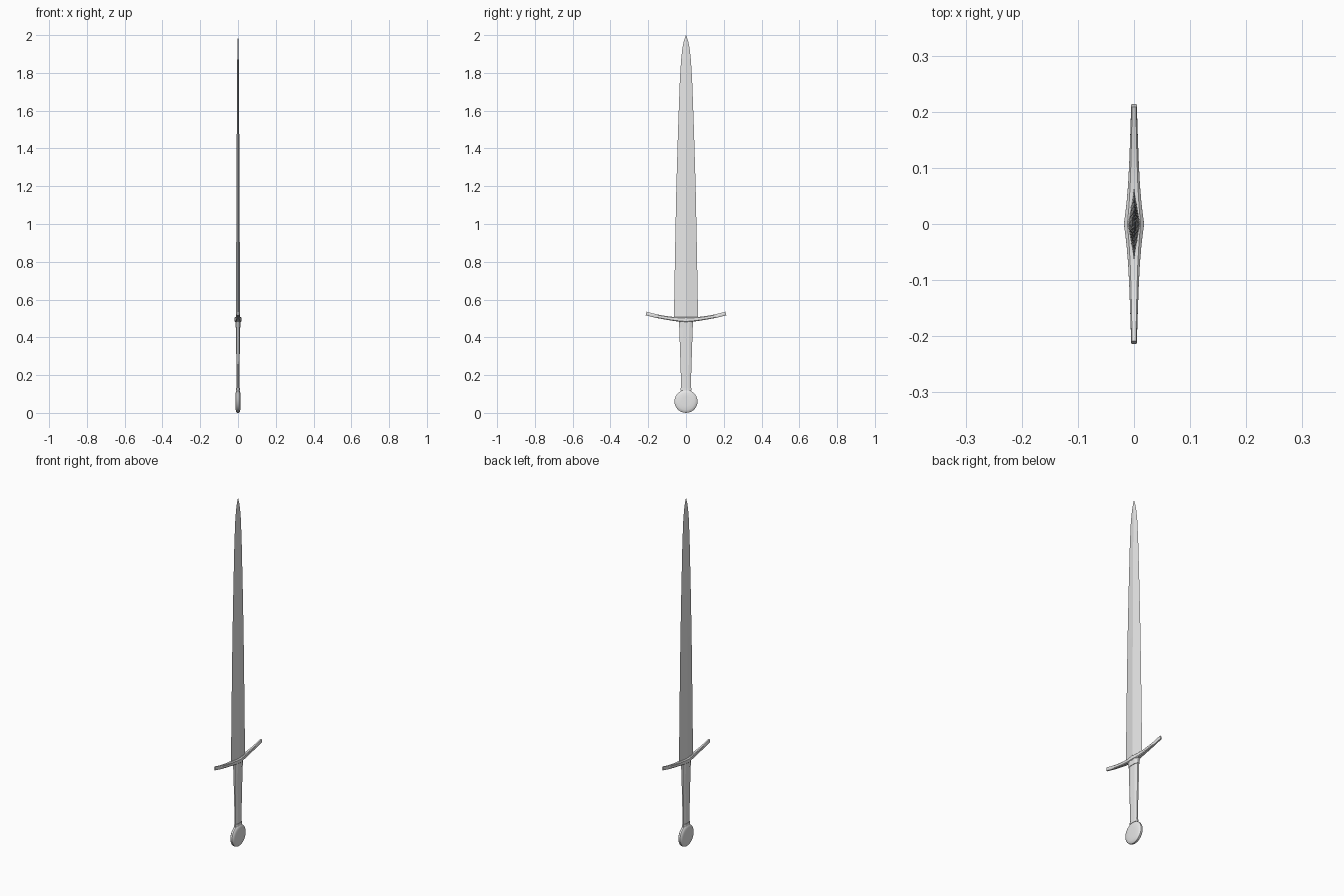
import bpy, bmesh, math
from mathutils import Vector

if "Cube" in bpy.data.objects:
    bpy.data.objects.remove(bpy.data.objects["Cube"])

steel = bpy.data.materials.new("light_grey")
steel.diffuse_color = (0.8, 0.8, 0.8, 1)
steel.use_nodes = True
steel.node_tree.nodes["Principled BSDF"].inputs["Base Color"].default_value = steel.diffuse_color


def loft(name, rings, smooth=None):
    """Skin equal-length rings of points, closing both ends."""
    bm = bmesh.new()
    rows = [[bm.verts.new(p) for p in r] for r in rings]
    n = len(rows[0])
    for a, b in zip(rows, rows[1:]):
        for i in range(n):
            j = (i + 1) % n
            bm.faces.new((a[i], a[j], b[j], b[i]))
    bm.faces.new(rows[0])
    bm.faces.new(rows[-1])
    bmesh.ops.recalc_face_normals(bm, faces=bm.faces)
    me = bpy.data.meshes.new(name)
    bm.to_mesh(me)
    bm.free()
    me.materials.append(steel)
    ob = bpy.data.objects.new(name, me)
    bpy.context.collection.objects.link(ob)
    if smooth:
        bpy.ops.object.select_all(action='DESELECT')
        ob.select_set(True)
        bpy.context.view_layer.objects.active = ob
        bpy.ops.object.shade_smooth_by_angle(angle=math.radians(smooth))
    return ob


def octagon(hx, hy, z, kx=0.45, ky=0.5):
    pts = [(hx, -hy*ky), (hx, hy*ky), (hx*kx, hy), (-hx*kx, hy),
           (-hx, hy*ky), (-hx, -hy*ky), (-hx*kx, -hy), (hx*kx, -hy)]
    return [(x, y, z) for x, y in pts]


# Blade: tapering diamond section (z, half width, half thickness)
blade = [(0.495, 0.064, 0.011), (0.85, 0.058, 0.0095), (1.2, 0.051, 0.008),
         (1.5, 0.042, 0.0065), (1.75, 0.033, 0.005), (1.87, 0.026, 0.004),
         (1.93, 0.019, 0.003), (1.97, 0.011, 0.002), (2.0, 0.001, 0.0004)]
loft("blade", [[(t, 0, z), (0, w, z), (-t, 0, z), (0, -w, z)]
               for z, w, t in blade])

# Crossguard: curved bar with chamfered section (y, z, half thickness, half height)
half = [(0.0, 0.494, 0.018, 0.015), (0.035, 0.495, 0.0135, 0.0125),
        (0.07, 0.498, 0.0105, 0.0105), (0.11, 0.504, 0.0085, 0.0095),
        (0.15, 0.511, 0.007, 0.0095), (0.18, 0.518, 0.006, 0.0095),
        (0.211, 0.526, 0.005, 0.01)]
guard = [(-y, z, t, h) for y, z, t, h in reversed(half[1:])] + half
rings = []
for y, z, t, h in guard:
    slope = math.copysign(min(abs(y) * 1.3, 0.26), y)
    up = Vector((0, -slope, 1)).normalized()
    rings.append([Vector((px, y, z)) + up * pz
                  for px, pz, _ in octagon(t, h, 0, 0.65, 0.65)])
loft("crossguard", rings, 30)

# Grip: eight-sided tapering handle
loft("grip", [octagon(hx, hy, z) for z, hy, hx in
              [(0.11, 0.025, 0.0075), (0.22, 0.028, 0.0085),
               (0.34, 0.032, 0.0095), (0.39, 0.0335, 0.010),
               (0.47, 0.034, 0.0105)]])

# Collars at both ends of the grip
loft("upper_collar", [octagon(0.013, 0.0375, 0.453), octagon(0.014, 0.0385, 0.488)])
loft("lower_collar", [octagon(0.010, 0.029, 0.118), octagon(0.0095, 0.028, 0.133)])

# Pommel: thick disc with bevelled rim (x, radius)
disc = [(-0.0135, 0.025), (-0.0125, 0.045), (-0.009, 0.057), (-0.005, 0.061),
        (0.005, 0.061), (0.009, 0.057), (0.0125, 0.045), (0.0135, 0.025)]
N = 28
loft("pommel", [[(x, r * math.sin(2 * math.pi * i / N),
                  0.061 - r * math.cos(2 * math.pi * i / N))
                 for i in range(N)] for x, r in disc], 35)
